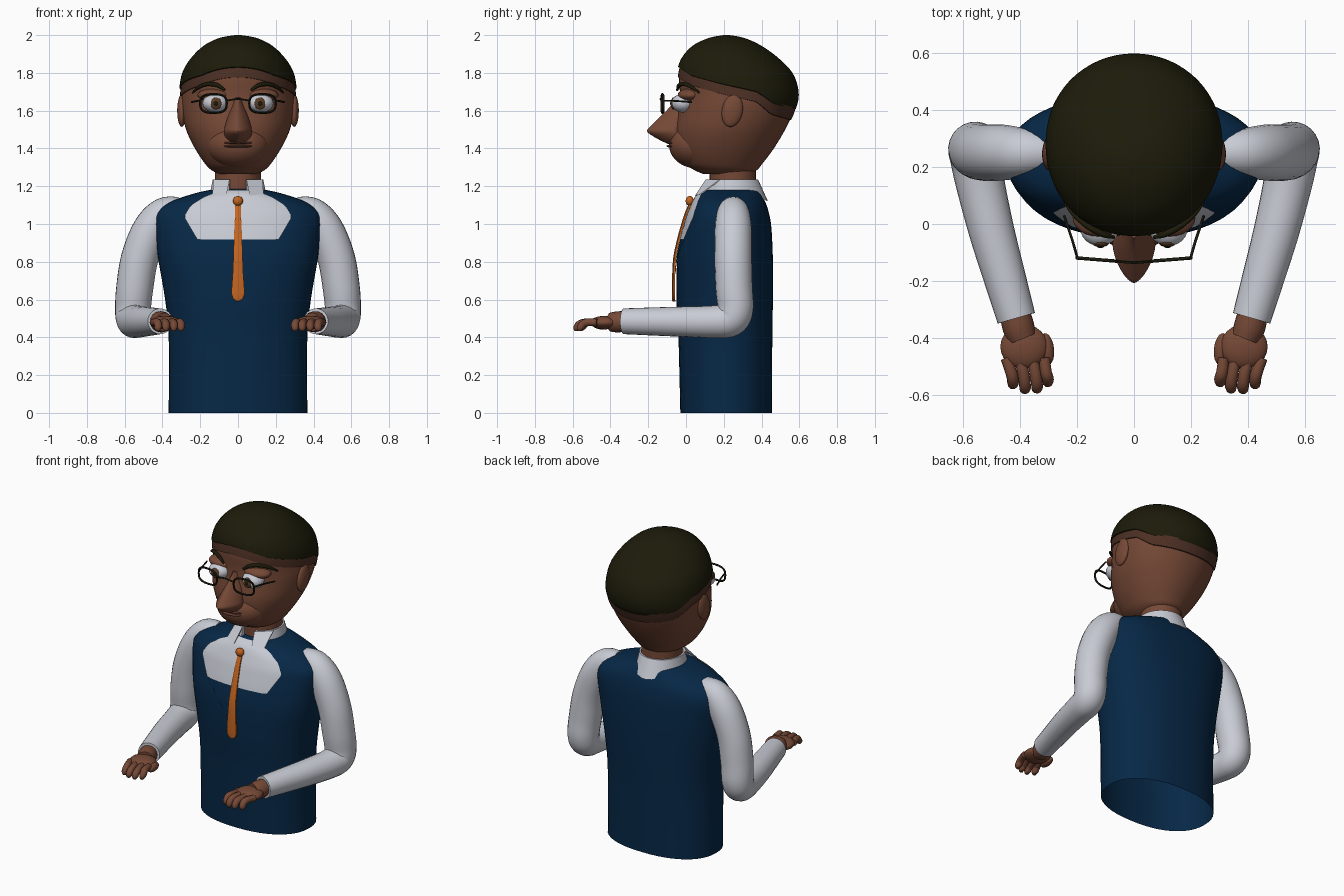
import bpy, bmesh, math
from mathutils import Vector

if "Cube" in bpy.data.objects:
    bpy.data.objects.remove(bpy.data.objects["Cube"])

def mat(name, r, g, b):
    m = bpy.data.materials.new(name)
    m.diffuse_color = (r, g, b, 1)
    m.use_nodes = True
    m.node_tree.nodes["Principled BSDF"].inputs["Base Color"].default_value = m.diffuse_color
    return m

SKIN = mat("brown skin", .18, .066, .037)
LIP = mat("dark lip", .14, .05, .03)
FADE = mat("cropped hair", .075, .030, .018)
HAIR = mat("dark hair", .012, .011, .003)
VEST = mat("navy vest", .002, .021, .062)
WHITE = mat("white cloth", .58, .60, .66)
TIE = mat("orange tie", .55, .13, .015)
IRIS = mat("brown iris", .10, .045, .02)
FRAME = mat("black frame", .010, .010, .005)

def finish(name, bm, m):
    bmesh.ops.recalc_face_normals(bm, faces=bm.faces)
    me = bpy.data.meshes.new(name)
    bm.to_mesh(me)
    bm.free()
    me.materials.append(m)
    ob = bpy.data.objects.new(name, me)
    bpy.context.collection.objects.link(ob)
    return ob

def loft(name, rings, m, caps=(True, True), closed=True):
    """Skin a list of equally long point rings."""
    bm = bmesh.new()
    vs = [[bm.verts.new(p) for p in r] for r in rings]
    n = len(rings[0])
    for a, b in zip(vs, vs[1:]):
        for i in range(n if closed else n - 1):
            j = (i + 1) % n
            bm.faces.new((a[i], a[j], b[j], b[i]))
    if caps[0]:
        bm.faces.new(vs[0])
    if caps[1]:
        bm.faces.new(vs[-1])
    return finish(name, bm, m)

def ball(name, loc, rad, m, rot=(0, 0, 0), seg=24):
    bm = bmesh.new()
    bmesh.ops.create_uvsphere(bm, u_segments=seg, v_segments=seg // 2, radius=1)
    ob = finish(name, bm, m)
    ob.location, ob.scale, ob.rotation_euler = loc, rad, rot
    return ob

def smooth_path(pts, k=6):
    """Catmull-Rom curve through points of any dimension."""
    out = []
    for i in range(len(pts) - 1):
        p0, p1, p2, p3 = pts[max(i - 1, 0)], pts[i], pts[i + 1], pts[min(i + 2, len(pts) - 1)]
        for s in range(k):
            t = s / k
            out.append(tuple(.5 * (2 * b + (c - a) * t + (2 * a - 5 * b + 4 * c - d) * t * t
                       + (3 * b - a - 3 * c + d) * t ** 3) for a, b, c, d in zip(p0, p1, p2, p3)))
    return out + [tuple(pts[-1])]

def tube(name, pts, m, seg=20, k=6, loop=False):
    """Round tube through (x, y, z, radius) points."""
    path = smooth_path(pts, k) if k > 1 else pts
    n, rings = len(path), []
    for i, p in enumerate(path):
        a = path[(i - 1) % n if loop else max(i - 1, 0)]
        b = path[(i + 1) % n if loop else min(i + 1, n - 1)]
        d = (Vector(b[:3]) - Vector(a[:3])).normalized()
        u = d.cross(Vector((0, 1, 0)) if loop else Vector((.3, .3, .9) if abs(d.z) < .8 else (0, 1, 0))).normalized()
        if not loop and rings:
            u = (prev - d * prev.dot(d)).normalized()
        prev, v = u, d.cross(u)
        rings.append([Vector(p[:3]) + p[3] * (math.cos(t) * u + math.sin(t) * v)
                      for t in (math.tau * j / seg for j in range(seg))])
    if loop:
        rings.append(rings[0])
    return loft(name, rings, m, (not loop, not loop))

def lerp(table, x):
    for a, b in zip(table, table[1:]):
        if x <= b[0]:
            t = max(0, (x - a[0]) / (b[0] - a[0]))
            return [p + (q - p) * t for p, q in zip(a, b)]
    return list(table[-1])

def spow(v, e):
    return math.copysign(abs(v) ** e, v)

def oval(row, a, grow=0, dz=0, e=1):
    """Point on a cross-section (z, half width, front y, back y); angle 0 is the front, e < 1 is boxier."""
    z, rx, yf, yb = row
    return ((rx + grow) * spow(math.sin(a), e),
            (yf + yb) / 2 - ((yb - yf) / 2 + grow) * spow(math.cos(a), e), z + dz)

def ring(row, n=48, e=1):
    return [oval(row, math.tau * i / n, e=e) for i in range(n)]

def front_y(table, x, z, e=1):
    _, rx, yf, yb = lerp(table, z)
    return (yf + yb) / 2 - (yb - yf) / 2 * max(0, 1 - abs(x / rx) ** (2 / e)) ** (e / 2)

# vest body, open at the hem
BOX = .88
body = smooth_path([(0, .367, -.03, .455), (.4, .367, -.04, .457), (.6, .386, -.05, .46),
    (.8, .42, -.047, .46), (.92, .437, -.024, .456), (1.0, .446, -.002, .45), (1.05, .44, .013, .441),
    (1.09, .408, .03, .43), (1.12, .355, .043, .418), (1.15, .27, .06, .403), (1.172, .19, .08, .388),
    (1.186, .11, .12, .36)])
loft("vest", [ring(r, e=BOX) for r in body], VEST, (False, True))

# shirt front and vest point follow the chest
def chest_plate(name, outline, m, lift, rows=14, cols=16):
    z0, z1 = outline[0][0], outline[-1][0]
    rings = []
    for i in range(rows + 1):
        z = z0 + (z1 - z0) * i / rows
        w = lerp(outline, z)[1]
        rings.append([(x, front_y(body, x, z, BOX) - lift, z)
                      for x in (w * (2 * j / cols - 1) for j in range(cols + 1))])
    loft(name, rings, m, (False, False), closed=False)

chest_plate("shirt_front", [(.917, .215), (1.04, .287), (1.10, .25), (1.15, .17), (1.18, .08)], WHITE, .009)
chest_plate("vest_point", [(.68, .004), (.917, .2)], VEST, .006)

# neck and open collar
loft("neck", [ring((z, .122, .125, .37), 32) for z in (1.12, 1.2, 1.32)], SKIN)
collar = []
for i in range(41):
    a = .34 + (math.tau - .68) * i / 40
    back = max(0, -math.cos(a)) ** 3
    low = (1.165 - .045 * back, .148 + .015 * back, .09, .396 + .038 * back)
    collar.append([oval(low, a), oval((1.235, .134, .108, .382), a), oval((1.235, .124, .12, .372), a),
                   oval((1.15, .124, .12, .372), a)])
loft("collar", collar, WHITE)

# tie, lying on the shirt
blade = []
for z, w in smooth_path([(1.11, .014), (1.0, .018), (.9, .022), (.75, .027), (.625, .033), (.59, .004)], 4):
    y = front_y(body, 0, z, BOX) - .017
    w = max(w, .004)
    blade.append([(-w, y, z), (0, y - .006, z), (w, y, z), (w, y + .010, z), (-w, y + .010, z)])
loft("tie_blade", blade, TIE)
ball("tie_knot", (0, .020, 1.122), (.027, .022, .026), TIE)

# head
skull = smooth_path([(1.265, .10, .09, .33), (1.285, .14, .045, .375), (1.32, .175, -.005, .405),
    (1.40, .228, -.045, .465), (1.5, .275, -.055, .525), (1.6, .297, -.04, .57), (1.68, .300, -.032, .585),
    (1.78, .286, -.036, .557), (1.86, .242, -.015, .485), (1.93, .172, .045, .39), (1.972, .09, .13, .30),
    (1.988, .004, .21, .22)])
loft("head", [ring(r, e=.96) for r in skull], SKIN)

# hair cap above a hairline that drops towards the back, with a cropped band below it
hairline = [(-1, 1.595), (-.6, 1.625), (-.3, 1.69), (.3, 1.735), (.76, 1.775), (1, 1.82)]
cap, band = [], []
for i in range(26):
    row = []
    for j in range(64):
        a = math.tau * j / 64
        z0 = lerp(hairline, math.cos(a))[1]
        z = z0 + (1.988 - z0) * math.sin(max(0, i - 1) / 24 * math.pi / 2)
        row.append(oval(lerp(skull, z), a, -.01 if i == 0 else .012, .012 if i else 0, .98))
    cap.append(row)
for drop, grow in ((.045, -.006), (.043, .006), (.02, .007), (-.02, .007)):
    row = []
    for j in range(64):
        a = math.tau * j / 64
        z = lerp(hairline, math.cos(a))[1] - drop
        row.append(oval(lerp(skull, z), a, grow, 0, .96))
    band.append(row)
loft("hair", cap, HAIR, (False, True))
loft("cropped_band", band, FADE, (False, False))

# nose, mouth and chin
nose = [(1.67, .022, -.05), (1.62, .035, -.085), (1.565, .055, -.14), (1.52, .068, -.185), (1.492, .075, -.207),
        (1.465, .07, -.175), (1.435, .055, -.12), (1.41, .03, -.06)]
loft("nose", [ring((z, w, y, .06), 32, 1.3) for z, w, y in smooth_path(nose, 3)], SKIN)
ball("muzzle", (0, .055, 1.42), (.165, .145, .125), SKIN, seg=40)
for nm, z, h in (("upper_lip", 1.430, .009), ("lower_lip", 1.412, .011)):
    ball(nm, (0, -.052, z), (.085, .052, h), LIP)

for s, side in ((-1, "left"), (1, "right")):
    # ear, eye, lid and brow
    ball(side + "_ear", (s * .298, .245, 1.6), (.024, .055, .087), SKIN, (-.2, 0, 0))
    ball(side + "_eye", (s * .12, -.015, 1.640), (.068, .062, .050), WHITE)
    ball(side + "_lid", (s * .125, .022, 1.682), (.090, .066, .036), SKIN)
    ball(side + "_iris", (s * .117, -.066, 1.638), (.030, .015, .032), IRIS)
    ball(side + "_pupil", (s * .117, -.078, 1.638), (.013, .006, .013), FRAME)
    tube(side + "_brow", [(s * x, front_y(skull, x, z) - .022, z, r) for x, z, r in
         ((.07, 1.708, .006), (.11, 1.735, .011), (.165, 1.74, .011), (.21, 1.722, .009), (.24, 1.695, .004))],
         HAIR, 10, 4)

    # glasses
    rim = []
    for i in range(32):
        c, d = math.cos(math.tau * i / 32), math.sin(math.tau * i / 32)
        x = .130 + .070 * spow(c, .7)
        rim.append((s * x, -.135 + .08 * x, 1.638 + .049 * spow(d, .7), .006))
    tube(side + "_lens_rim", rim, FRAME, 8, 1, True)
    tube(side + "_temple", [(s * .198, -.120, 1.652, .005), (s * .215, -.06, 1.652, .005),
                            (s * .245, .03, 1.645, .005)], FRAME, 8, 2)

    # sleeve
    tube(side + "_sleeve", [(s * x, y, z, r) for x, y, z, r in
         ((.305, .25, 1.075, .068), (.39, .25, 1.055, .086), (.46, .25, .97, .098), (.52, .25, .82, .099),
          (.547, .255, .66, .098), (.556, .262, .55, .095), (.553, .235, .495, .092), (.54, .15, .483, .086),
          (.50, -.02, .483, .080), (.455, -.18, .484, .074), (.412, -.33, .485, .068))], WHITE, 24, 5)

    # collar wing
    loft(side + "_collar_wing", [[(s * x, y - d, z) for x, y, z in
         ((.045, .112, 1.235), (.13, .185, 1.235), (.135, .085, 1.160), (.062, .055, 1.150))]
         for d in (0, .008)], WHITE)

    # hand, palm down
    tube(side + "_wrist", [(s * .42, -.30, .485, .052), (s * .405, -.36, .482, .056),
                           (s * .39, -.40, .48, .05)], SKIN, 16, 3)
    ball(side + "_palm", (s * .385, -.43, .478), (.083, .078, .036), SKIN)
    ball(side + "_thumb", (s * .306, -.438, .466), (.026, .056, .025), SKIN, (0, 0, s * -.12))
    for i, (x, end) in enumerate(((.302, -.568), (.34, -.59), (.382, -.592), (.424, -.575))):
        x0 = x + .012 + .004 * i
        tube(f"{side}_finger_{i + 1}", [(s * x0, -.47, .478, .02), (s * (x + .006), -.52, .480, .021),
             (s * x, end + .03, .470, .021), (s * x, end + .014, .448, .019), (s * x, end + .014, .434, .010)],
             SKIN, 10, 3)

tube("glasses_bridge", [(-.062, -.130, 1.652, .005), (0, -.135, 1.662, .005), (.062, -.130, 1.652, .005)],
     FRAME, 8, 4)

bpy.ops.object.select_all(action='SELECT')
bpy.context.view_layer.objects.active = bpy.data.objects["head"]
bpy.ops.object.shade_smooth_by_angle(angle=math.radians(45))
